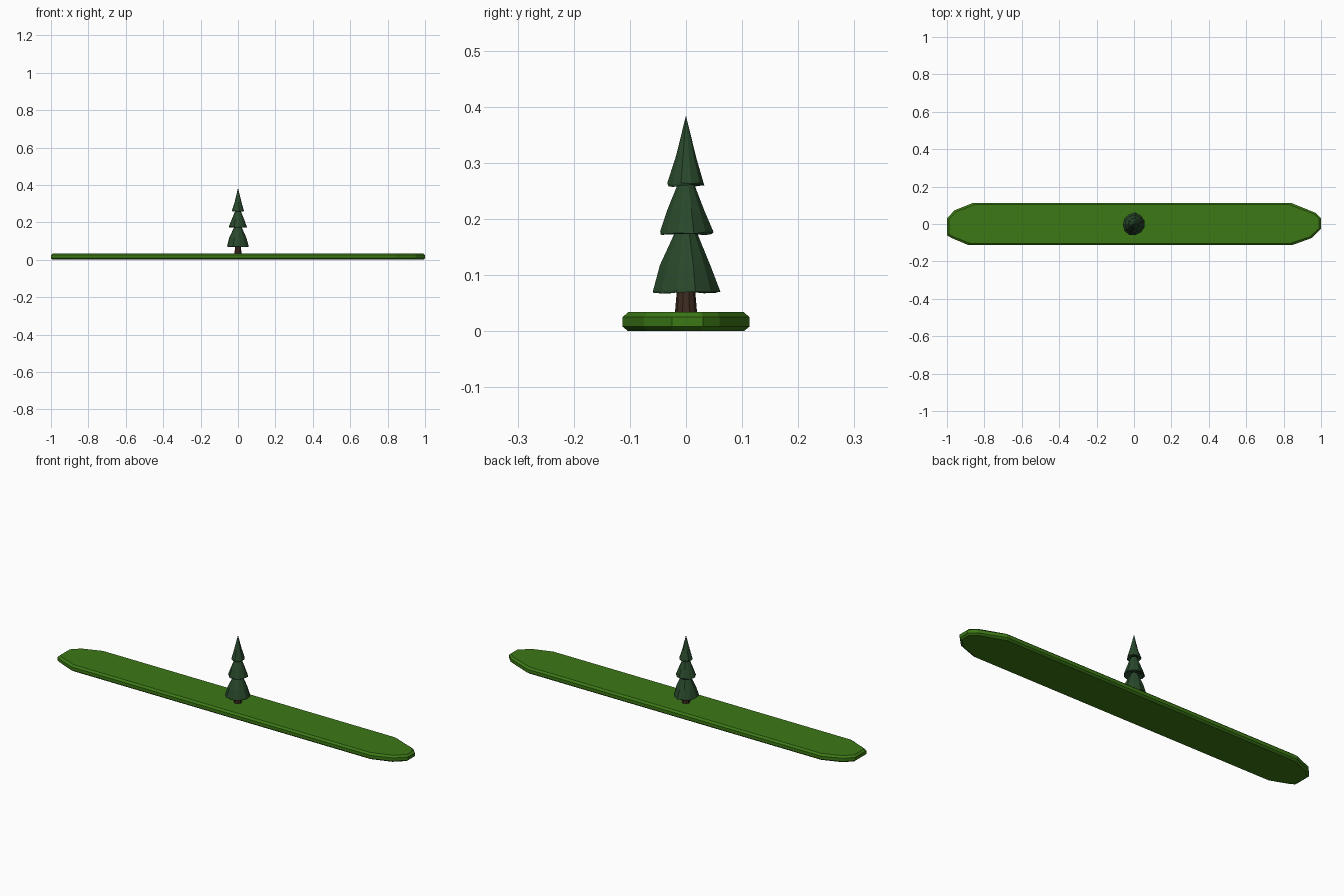
import bpy, bmesh, math, random
from mathutils import Vector

if "Cube" in bpy.data.objects:
    bpy.data.objects.remove(bpy.data.objects["Cube"])

random.seed(4)


def material(name, rgb):
    m = bpy.data.materials.new(name)
    m.diffuse_color = (*rgb, 1)
    m.use_nodes = True
    m.node_tree.nodes["Principled BSDF"].inputs["Base Color"].default_value = m.diffuse_color
    return m


GRASS = material("grass", (0.045, 0.19, 0.008))
NEEDLES = material("needles", (0.022, 0.065, 0.025))
BARK = material("bark", (0.05, 0.025, 0.015))


def loft(name, rings, mat):
    """Join equal-length rings of points with quads and cap both ends."""
    bm = bmesh.new()
    loops = [[bm.verts.new(p) for p in ring] for ring in rings]
    n = len(loops[0])
    for a, b in zip(loops, loops[1:]):
        for i in range(n):
            j = (i + 1) % n
            bm.faces.new((a[i], a[j], b[j], b[i]))
    bm.faces.new(loops[0][::-1])
    bm.faces.new(loops[-1])
    bmesh.ops.remove_doubles(bm, verts=bm.verts[:], dist=1e-5)
    bmesh.ops.recalc_face_normals(bm, faces=bm.faces[:])
    me = bpy.data.meshes.new(name)
    bm.to_mesh(me)
    bm.free()
    me.materials.append(mat)
    ob = bpy.data.objects.new(name, me)
    bpy.context.collection.objects.link(ob)
    return ob


def circle(r, z, n, jitter=0.0, drop=0.0):
    pts = []
    for i in range(n):
        a = 2 * math.pi * (i + 0.5) / n
        k = r * (1 + random.uniform(-jitter, jitter))
        pts.append((k * math.cos(a), k * math.sin(a), z + random.uniform(-drop, drop)))
    return pts


# Long grassy strip with irregular clipped ends and chamfered rims
outline = [(-0.885, -0.113), (0.845, -0.113), (0.95, -0.075), (1.0, -0.025),
           (1.0, 0.03), (0.97, 0.06), (0.84, 0.113), (-0.86, 0.113),
           (-0.96, 0.073), (-1.0, 0.03), (-1.0, -0.06), (-0.975, -0.075)]


def strip_ring(z, inset):
    sx, sy = 1 - inset, 1 - inset / 0.113
    return [(x * sx, y * sy, z) for x, y in outline]


loft("grass_strip", [strip_ring(0, 0.01), strip_ring(0.008, 0),
                     strip_ring(0.025, 0), strip_ring(0.034, 0.01)], GRASS)

# Trunk
loft("trunk", [circle(0.020, 0.03, 10), circle(0.0165, 0.07, 10),
               circle(0.014, 0.10, 10)], BARK)

# Three flared foliage tiers: (radius, height) from hem to tip
tiers = {
    "foliage_lower": [(0.061, 0.070), (0.046, 0.116), (0.018, 0.180)],
    "foliage_middle": [(0.048, 0.174), (0.033, 0.216), (0.014, 0.264)],
    "foliage_top": [(0.0325, 0.260), (0.018, 0.310), (0.0, 0.384)],
}
for name, ((r0, z0), (r1, z1), (r2, z2)) in tiers.items():
    loft(name, [circle(r0 * 0.35, z0 + 0.012, 11),
                circle(r0 * 0.95, z0 - 0.001, 11, 0.03, 0.002),
                circle(r0, z0 + 0.002, 11, 0.05, 0.003),
                circle(r1, z1, 11, 0.04, 0.003),
                circle(r2, z2, 11)], NEEDLES)
